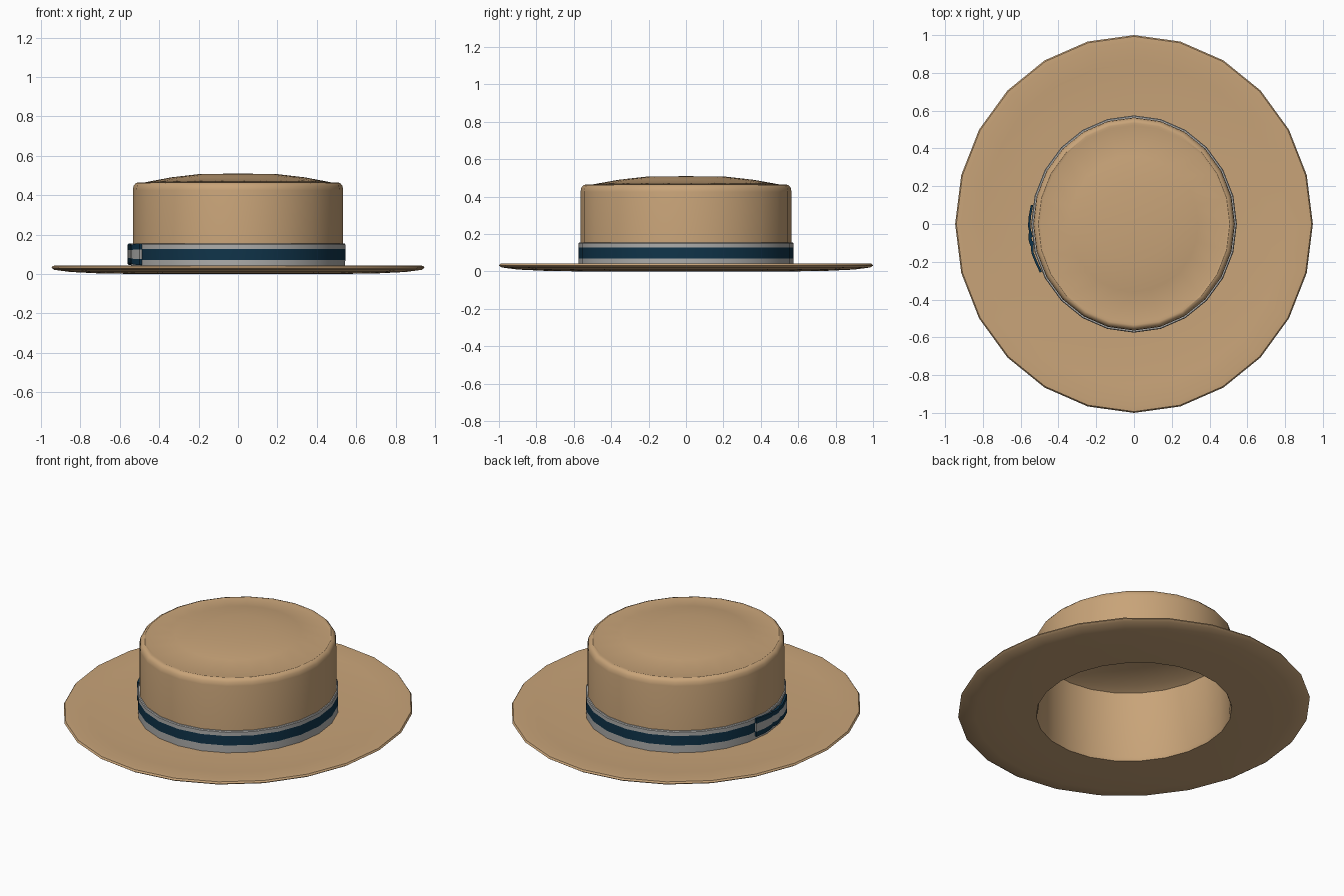
import bpy, bmesh, math

if "Cube" in bpy.data.objects:
    bpy.data.objects.remove(bpy.data.objects["Cube"])

SEG = 24       # sides around the hat
SX = 0.947     # hat is slightly narrower across than front to back


def material(name, rgb):
    m = bpy.data.materials.new(name)
    m.diffuse_color = (*rgb, 1)
    m.use_nodes = True
    m.node_tree.nodes["Principled BSDF"].inputs["Base Color"].default_value = m.diffuse_color
    return m


STRAW = material("straw_tan", (0.58, 0.37, 0.19))
NAVY = material("ribbon_navy", (0.005, 0.034, 0.068))
GREY = material("ribbon_grey", (0.42, 0.42, 0.41))


def finish(bm, name, mats, angle=35):
    bmesh.ops.recalc_face_normals(bm, faces=bm.faces[:])
    me = bpy.data.meshes.new(name)
    bm.to_mesh(me)
    bm.free()
    ob = bpy.data.objects.new(name, me)
    bpy.context.collection.objects.link(ob)
    for m in mats:
        me.materials.append(m)
    bpy.ops.object.select_all(action='DESELECT')
    ob.select_set(True)
    bpy.context.view_layer.objects.active = ob
    bpy.ops.object.shade_smooth_by_angle(angle=math.radians(angle))
    return ob


def lathe(name, profile, mats, closed=False, rule=None):
    """Turn a (radius, z) profile around z; radius 0 makes a pole."""
    bm = bmesh.new()
    rings = []
    for r, z in profile:
        if r == 0:
            rings.append([bm.verts.new((0, 0, z))] * SEG)
        else:
            rings.append([bm.verts.new((SX * r * math.cos(2 * math.pi * i / SEG),
                                        r * math.sin(2 * math.pi * i / SEG), z))
                          for i in range(SEG)])
    pairs = list(zip(rings, rings[1:]))
    if closed:
        pairs.append((rings[-1], rings[0]))
    for a, b in pairs:
        for i in range(SEG):
            j = (i + 1) % SEG
            quad = list(dict.fromkeys((a[i], a[j], b[j], b[i])))
            f = bm.faces.new(quad)
            if rule:
                f.material_index = rule(f.calc_center_median().z)
    return finish(bm, name, mats)


# Hollow crown and dished brim, one shell from inner top to outer top
lathe("straw_body", [
    (0, 0.492), (0.2, 0.490), (0.36, 0.475), (0.50, 0.447), (0.545, 0.425),
    (0.548, 0.02), (0.556, 0.0),
    (0.75, 0.003), (0.90, 0.010), (0.985, 0.021),
    (1.0, 0.031), (0.993, 0.041), (0.965, 0.043),
    (0.85, 0.034), (0.70, 0.027), (0.564, 0.025),
    (0.564, 0.425), (0.560, 0.447), (0.548, 0.461), (0.535, 0.465),
    (0.522, 0.461), (0.36, 0.490), (0.2, 0.508), (0, 0.509)], [STRAW])

# Striped hat ribbon
lathe("ribbon_band", [
    (0.558, 0.024), (0.574, 0.024), (0.575, 0.070), (0.575, 0.127),
    (0.575, 0.150), (0.571, 0.155), (0.558, 0.155)],
    [GREY, NAVY], closed=True, rule=lambda z: 1 if 0.07 < z < 0.127 and z > 0.09 else 0)


def ribbon_plate(name, columns, thick):
    """Striped plate that follows the band: columns of (degrees, half height, radius)."""
    bm = bmesh.new()
    layers = []
    for inset in (0, thick):
        grid = []
        for deg, h, r in columns:
            # angle measured from -x towards the front, snapped to the band's flat sides
            t = math.radians(180 + deg)
            step = 2 * math.pi / SEG
            local = (t % step) - step / 2
            rr = (r - inset) * math.cos(step / 2) / math.cos(local)
            grid.append([bm.verts.new((SX * rr * math.cos(t), rr * math.sin(t), 0.1 + k * h))
                         for k in (-1, -0.45, 0.45, 1)])
        layers.append(grid)
    n = len(columns)
    for g in layers:
        for c in range(n - 1):
            for k in range(3):
                f = bm.faces.new((g[c][k], g[c + 1][k], g[c + 1][k + 1], g[c][k + 1]))
                f.material_index = 1 if k == 1 else 0
    a, b = layers
    for c in range(n - 1):          # top and bottom edges
        for k in (0, 3):
            bm.faces.new((a[c][k], a[c + 1][k], b[c + 1][k], b[c][k]))
    for c in (0, n - 1):            # end edges
        for k in range(3):
            f = bm.faces.new((a[c][k], a[c][k + 1], b[c][k + 1], b[c][k]))
            f.material_index = 1 if k == 1 else 0
    return finish(bm, name, [NAVY, GREY])


# Flat bow on the left side: two flared loops and a knot
MID = 8
for side, name in ((-1, "bow_loop_back"), (1, "bow_loop_front")):
    ribbon_plate(name, [(MID + side * d, h, r) for d, h, r in
                        ((1, 0.040, 0.588), (5, 0.045, 0.593), (7, 0.048, 0.594),
                         (12, 0.053, 0.594), (18, 0.055, 0.590))], 0.013)
ribbon_plate("bow_knot", [(MID + d, 0.045, r) for d, r in
                          ((-3.5, 0.594), (-1, 0.600), (1, 0.600), (3.5, 0.594))], 0.018)
